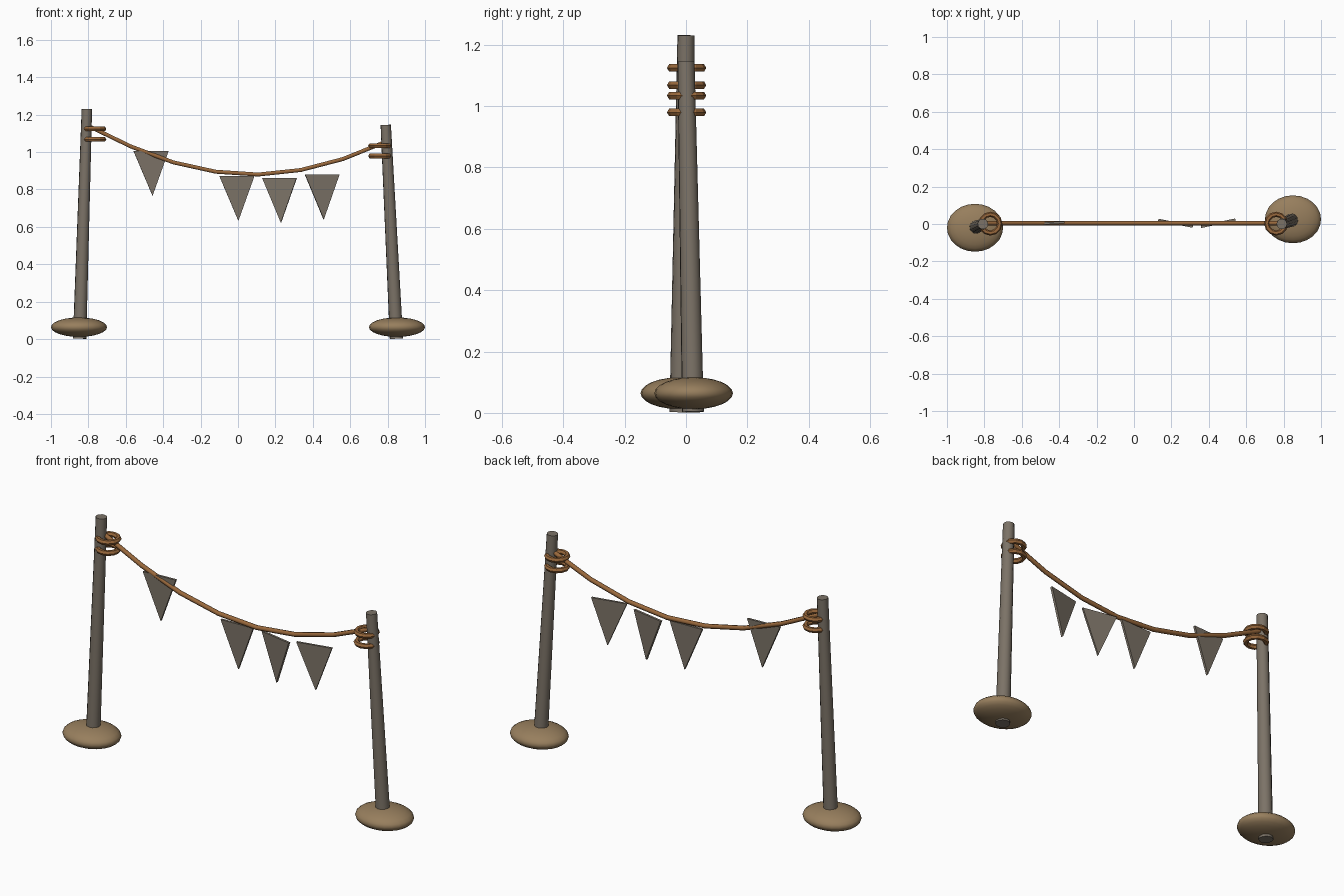
import bpy, bmesh, math
from mathutils import Vector, Matrix

cube = bpy.data.objects.get("Cube")
if cube:
    bpy.data.objects.remove(cube, do_unlink=True)


def material(name, rgb):
    m = bpy.data.materials.new(name)
    m.use_nodes = True
    m.diffuse_color = (*rgb, 1)
    m.node_tree.nodes["Principled BSDF"].inputs["Base Color"].default_value = (*rgb, 1)
    return m


WOOD = material("weathered grey wood", (0.20, 0.17, 0.135))
EARTH = material("packed earth", (0.31, 0.21, 0.11))
ROPE = material("brown rope", (0.32, 0.14, 0.045))


def finish(obj, name, mat, angle=None):
    obj.name = name
    obj.data.materials.append(mat)
    if angle:
        bpy.ops.object.select_all(action='DESELECT')
        obj.select_set(True)
        bpy.context.view_layer.objects.active = obj
        bpy.ops.object.shade_smooth_by_angle(angle=math.radians(angle))
    return obj


def from_bmesh(bm, name, mat, angle=None):
    bmesh.ops.recalc_face_normals(bm, faces=bm.faces)
    mesh = bpy.data.meshes.new(name)
    bm.to_mesh(mesh)
    bm.free()
    obj = bpy.data.objects.new(name, mesh)
    bpy.context.collection.objects.link(obj)
    return finish(obj, name, mat, angle)


# Leaning tapered post
def post(name, foot, top):
    foot, top = Vector(foot), Vector(top)
    axis = top - foot
    bm = bmesh.new()
    bmesh.ops.create_cone(bm, cap_ends=True, segments=12, radius1=0.036,
                          radius2=0.028, depth=axis.length)
    turn = axis.to_track_quat('Z', 'Y').to_matrix().to_4x4()
    bm.transform(Matrix.Translation((foot + top) / 2) @ turn)
    from_bmesh(bm, name, WOOD, 40)


# Flattened earth mound
def mound(name, x, y):
    bpy.ops.mesh.primitive_uv_sphere_add(segments=24, ring_count=12, radius=1)
    obj = bpy.context.object
    obj.data.transform(Matrix.Translation((x, y, 0.064)) @ Matrix.Diagonal((0.15, 0.128, 0.052, 1)))
    finish(obj, name, EARTH, 60)


# Rope loop around a post
def loop(name, x, z):
    bpy.ops.mesh.primitive_torus_add(location=(x, 0.002, z), major_radius=0.05,
                                     minor_radius=0.014, major_segments=12, minor_segments=6)
    finish(bpy.context.object, name, ROPE)


for side, sx, y, lean, height, ring_x, rings in (
        ("right", -1, -0.02, 0.808, 1.23, -0.768, (1.124, 1.068)),
        ("left", 1, 0.025, 0.79, 1.145, 0.76, (1.034, 0.979))):
    post(side + "_post", (sx * 0.847, y * 0.9, 0.003), (sx * lean, 0, height))
    mound(side + "_mound", sx * 0.85, y)
    for i, z in enumerate(rings):
        loop(f"{side}_loop_{i + 1}", ring_x, z)

# Sagging rope swept along straight spans
heights = (1.14, 1.03, 0.945, 0.895, 0.88, 0.904, 0.963, 1.055)
curve = bpy.data.curves.new("rope", 'CURVE')
curve.dimensions = '3D'
curve.bevel_depth = 0.012
curve.bevel_resolution = 1
curve.use_fill_caps = True
spline = curve.splines.new('POLY')
spline.points.add(len(heights) - 1)
for i, (p, z) in enumerate(zip(spline.points, heights)):
    p.co = (-0.8 + 0.227 * i, 0.005, z, 1)
rope = bpy.data.objects.new("rope", curve)
bpy.context.collection.objects.link(rope)
finish(rope, "rope", ROPE)


# Thin triangular pennant
def pennant(name, x, z, turn):
    bm = bmesh.new()
    outline = [(-0.094, 0), (0.094, 0), (0.008, -0.24)]
    face = bm.faces.new([bm.verts.new((px, -0.006, pz)) for px, pz in outline])
    new = bmesh.ops.extrude_face_region(bm, geom=[face])["geom"]
    bmesh.ops.translate(bm, vec=(0, 0.012, 0), verts=[v for v in new if isinstance(v, bmesh.types.BMVert)])
    bm.transform(Matrix.Translation((x, 0.004, z)) @ Matrix.Rotation(math.radians(turn), 4, 'Z'))
    from_bmesh(bm, name, WOOD)


for i, (x, z, turn) in enumerate(((-0.465, 1.006, 3), (-0.006, 0.872, 2),
                                  (0.222, 0.862, -11), (0.45, 0.88, 12))):
    pennant(f"pennant_{i + 1}", x, z, turn)
